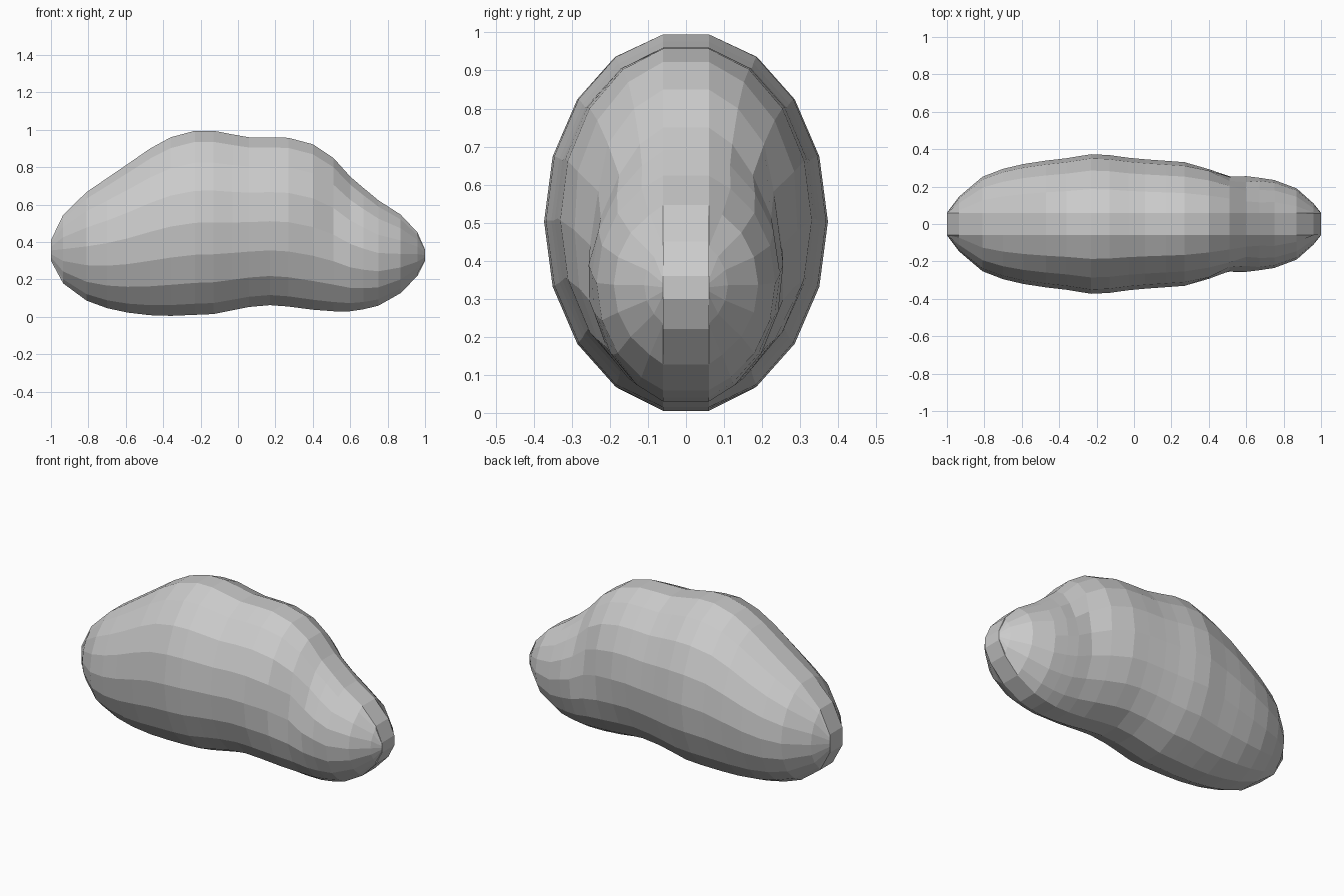
import bpy
import bmesh
from math import sin, cos, radians, exp

cube = bpy.data.objects.get("Cube")
if cube:
    bpy.data.objects.remove(cube, do_unlink=True)

# Outline curves along the length: (x, value)
TOP = [(-1, .41), (-.94, .54), (-.82, .66), (-.6, .81), (-.47, .9), (-.36, .96),
       (-.23, .995), (-.13, .995), (.05, .96), (.26, .96), (.41, .92), (.51, .85),
       (.6, .75), (.74, .63), (.88, .54), (.97, .44), (1, .36)]
BOTTOM = [(-1, .3), (-.93, .17), (-.8, .08), (-.65, .03), (-.42, .003), (-.13, .015),
          (.07, .055), (.2, .065), (.38, .04), (.5, .03), (.62, .03), (.74, .055),
          (.84, .1), (.95, .2), (1, .3)]
WIDTH = [(-1, .06), (-.91, .18), (-.8, .26), (-.7, .295), (-.55, .33), (-.37, .35),
         (-.2, .378), (0, .35), (.28, .33), (.42, .3), (.52, .27), (.75, .235),
         (.87, .19), (.96, .11), (1, .06)]
STATIONS = [-1, -.935, -.81, -.7, -.59, -.47, -.36, -.23, -.13, -.03, .06, .17,
            .27, .4, .51, .6, .67, .75, .87, .96, 1]
SIDES = 18
STRIP = .06


def sample(curve, x):
    for (x0, v0), (x1, v1) in zip(curve, curve[1:]):
        if x <= x1:
            return v0 + (v1 - v0) * (x - x0) / (x1 - x0)
    return curve[-1][1]


def valley(x, z):
    """Shallow crease between the main body and the small lobe."""
    line = .6 + .8 * (x - .6)
    return .13 * exp(-((x - .55) / .14) ** 2 - ((z - line) / .13) ** 2)


# Closed body lofted through oval rings, with a flat band along the rim
bm = bmesh.new()
rings = []
for x in STATIONS:
    top, bottom, width = (sample(c, x) for c in (TOP, BOTTOM, WIDTH))
    mid, half = (top + bottom) / 2, (top - bottom) / 2
    ring = []
    for i in range(SIDES):
        a = radians(360 / SIDES * (i + .5))
        z = mid + half * cos(a) / cos(radians(180 / SIDES))
        y = width * sin(a) * (1 - valley(x, z))
        if i in (0, SIDES // 2 - 1, SIDES // 2, SIDES - 1):
            y = STRIP if y > 0 else -STRIP
        elif abs(y) < STRIP:
            y = STRIP if y > 0 else -STRIP
        ring.append(bm.verts.new((x, y, z)))
    rings.append(ring)
for a, b in zip(rings, rings[1:]):
    for i in range(SIDES):
        j = (i + 1) % SIDES
        bm.faces.new((a[i], a[j], b[j], b[i]))
bm.faces.new(rings[0])
bm.faces.new(rings[-1])
bmesh.ops.remove_doubles(bm, verts=bm.verts, dist=.0005)
bmesh.ops.recalc_face_normals(bm, faces=bm.faces)

mesh = bpy.data.meshes.new("stone_body")
bm.to_mesh(mesh)
bm.free()
body = bpy.data.objects.new("stone_body", mesh)
bpy.context.collection.objects.link(body)

# Plain grey surface
grey = bpy.data.materials.new("light_grey")
grey.use_nodes = True
colour = (.6, .6, .6, 1)
grey.diffuse_color = colour
grey.node_tree.nodes["Principled BSDF"].inputs["Base Color"].default_value = colour
mesh.materials.append(grey)
